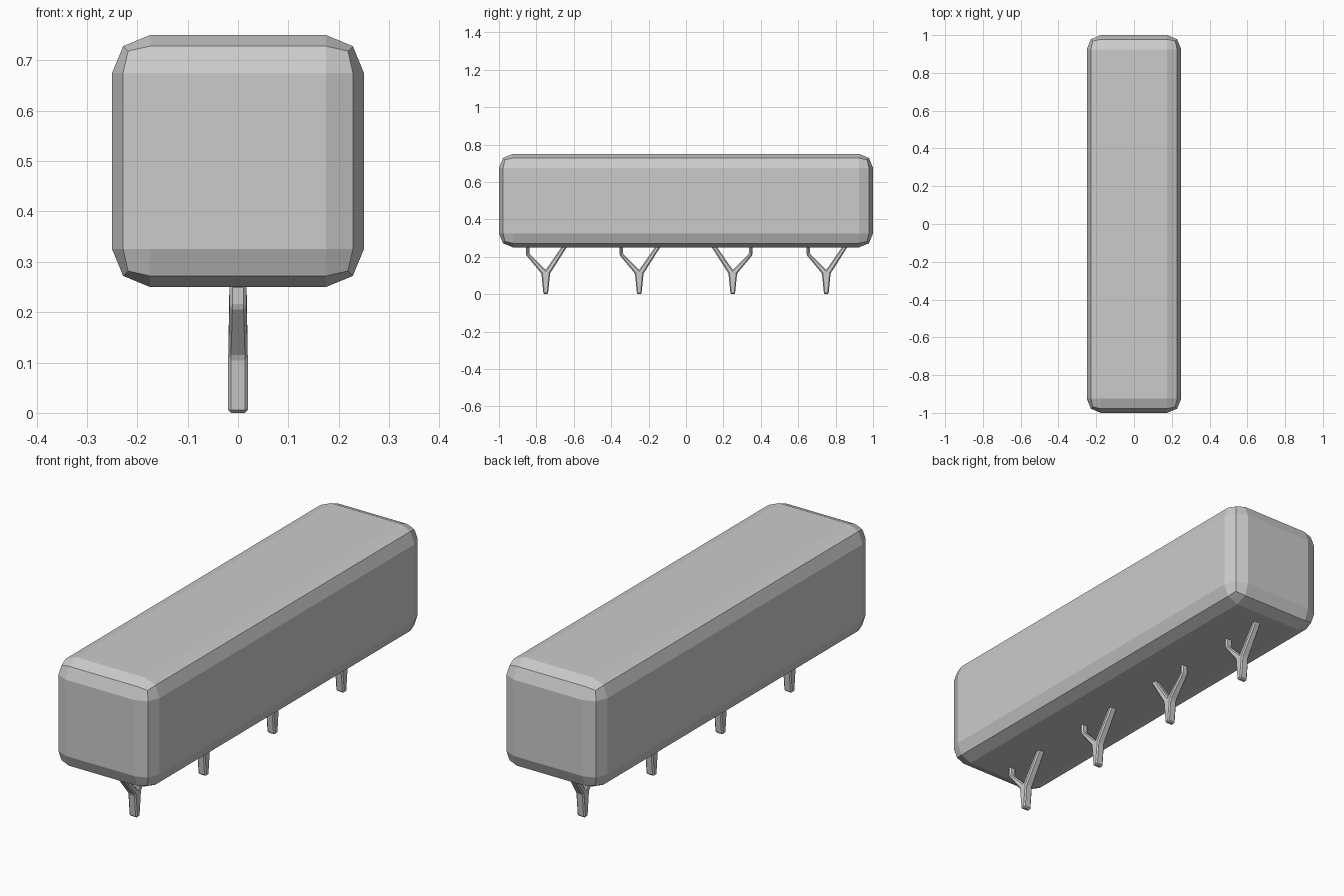
import bpy, bmesh
from mathutils import Matrix

if "Cube" in bpy.data.objects:
    bpy.data.objects.remove(bpy.data.objects["Cube"])


def make_object(name, bm):
    bmesh.ops.recalc_face_normals(bm, faces=bm.faces)
    mesh = bpy.data.meshes.new(name)
    bm.to_mesh(mesh)
    bm.free()
    obj = bpy.data.objects.new(name, mesh)
    bpy.context.collection.objects.link(obj)
    return obj


def add_bevel(obj, width, segments):
    mod = obj.modifiers.new("Bevel", 'BEVEL')
    mod.width = width
    mod.segments = segments
    mod.limit_method = 'ANGLE'


# Long body with rounded edges
bm = bmesh.new()
bmesh.ops.create_cube(bm, size=1, matrix=Matrix.Translation((0, 0, 0.5))
                      @ Matrix.Diagonal((0.5, 2, 0.5, 1)))
add_bevel(make_object("body", bm), 0.075, 2)

# Y-shaped twig leg: side profile (y, z) with a bent arm and a straight arm
PROFILE = [(-0.012, 0), (0.012, 0), (0.023, 0.11), (0.115, 0.255),
           (0.087, 0.255), (0, 0.13), (-0.088, 0.216), (-0.088, 0.255),
           (-0.106, 0.255), (-0.106, 0.21), (-0.023, 0.11)]


def leg(name, y, side):
    bm = bmesh.new()
    rings = []
    for sx in (-1, 1):
        # the leg gets a little thinner towards the body
        rings.append([bm.verts.new((sx * (0.02 if z < 0.12 else 0.017),
                                    y + side * py, z)) for py, z in PROFILE])
    n = len(PROFILE)
    for ring in rings:
        # stem and the two arms
        for part in ((0, 1, 2, 5, 10), (2, 3, 4, 5), (10, 5, 6, 9), (9, 6, 7, 8)):
            bm.faces.new([ring[i] for i in part])
    for i in range(n):
        j = (i + 1) % n
        bm.faces.new((rings[0][i], rings[0][j], rings[1][j], rings[1][i]))
    add_bevel(make_object(name, bm), 0.006, 1)


# Four legs in a row, the third one turned round
for i, (y, side) in enumerate(((-0.75, 1), (-0.25, 1), (0.25, -1), (0.75, 1))):
    leg(f"leg_{i + 1}", y, side)
